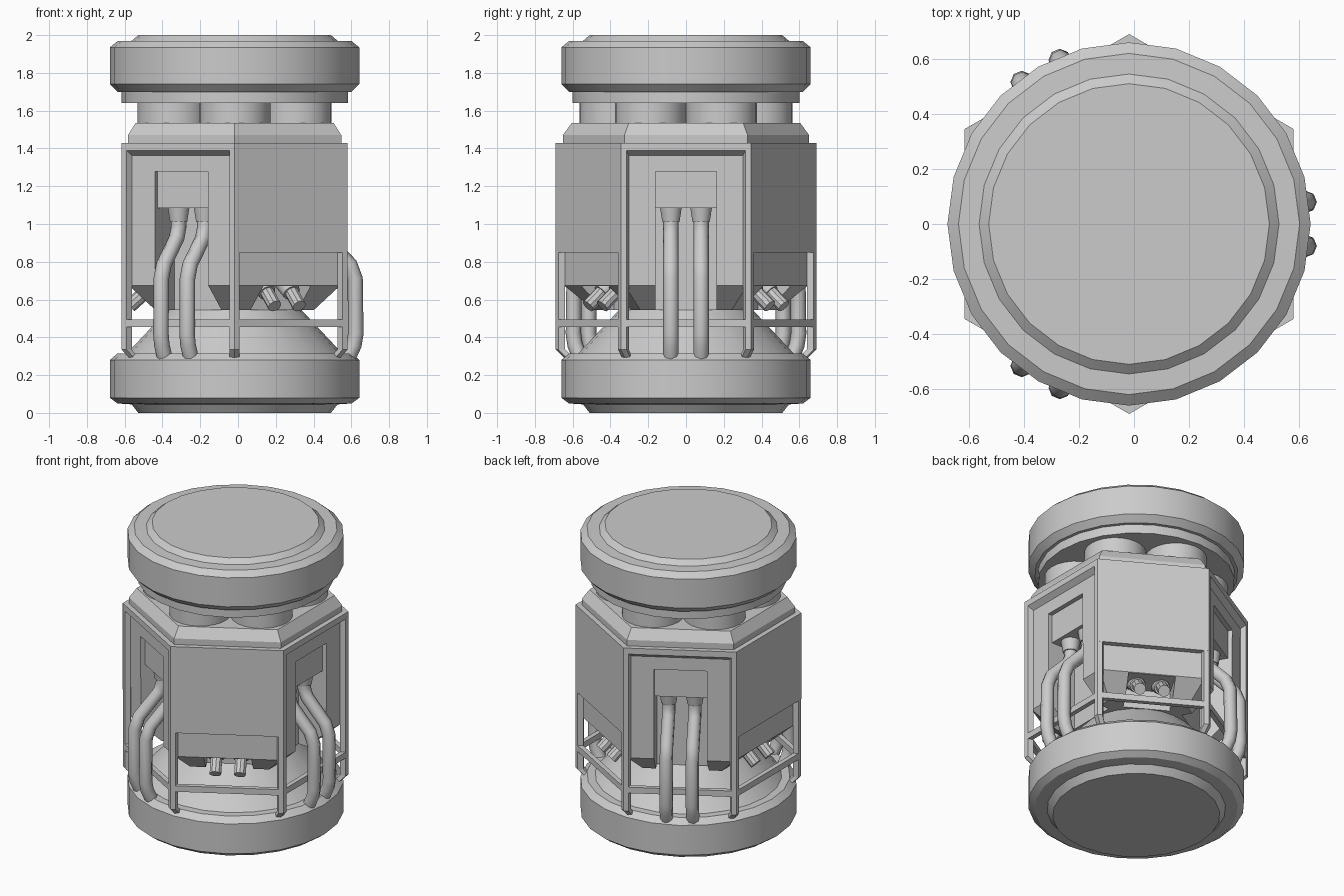
import bpy, bmesh
from math import cos, sin, radians, pi, sqrt
from mathutils import Vector

if "Cube" in bpy.data.objects:
    bpy.data.objects.remove(bpy.data.objects["Cube"])

CX = -0.018                      # axis of the machine
AP = sqrt(3) / 2                 # hexagon apothem / radius
OPEN = (0, 120, 240)             # faces with a recess and long pipes
CLOSED = (60, 180, 300)          # plated faces


def P(ang, d, s, z):
    """Point at distance d along a face normal, s sideways, height z."""
    a = radians(ang)
    return Vector((CX + d * cos(a) - s * sin(a), d * sin(a) + s * cos(a), z))


def finish(name, bm, smooth=False):
    bmesh.ops.recalc_face_normals(bm, faces=bm.faces)
    me = bpy.data.meshes.new(name)
    bm.to_mesh(me)
    bm.free()
    ob = bpy.data.objects.new(name, me)
    bpy.context.collection.objects.link(ob)
    bpy.ops.object.select_all(action='DESELECT')
    bpy.context.view_layer.objects.active = ob
    ob.select_set(True)
    if smooth:
        bpy.ops.object.shade_smooth_by_angle(angle=radians(30))
    return ob


def loft(bm, rings, closed=False):
    """Bridge equal-length rings of points; cap the ends unless closed."""
    vs = [[bm.verts.new(p) for p in r] for r in rings]
    n = len(vs[0])
    pairs = list(zip(vs, vs[1:])) + ([(vs[-1], vs[0])] if closed else [])
    for a, b in pairs:
        for i in range(n):
            j = (i + 1) % n
            bm.faces.new((a[i], a[j], b[j], b[i]))
    if not closed:
        bm.faces.new(vs[0][::-1])
        bm.faces.new(vs[-1])


def ring(r, z, n, start=0.0, cx=CX, cy=0.0):
    return [Vector((cx + r * cos(start + 2 * pi * i / n),
                    cy + r * sin(start + 2 * pi * i / n), z)) for i in range(n)]


def lathe(name, profile, n=24, start=0.0, smooth=True, closed=False):
    bm = bmesh.new()
    loft(bm, [ring(r, z, n, start) for r, z in profile], closed)
    return finish(name, bm, smooth)


def box(bm, ang, d0, d1, hw, z0, z1):
    loft(bm, [[P(ang, d0, -hw, z), P(ang, d1, -hw, z),
               P(ang, d1, hw, z), P(ang, d0, hw, z)] for z in (z0, z1)])


def tube(bm, p0, p1, r0, r1, n=10):
    ax = (p1 - p0).normalized()
    u = ax.orthogonal().normalized()
    v = ax.cross(u)
    loft(bm, [[p + r * (cos(2 * pi * i / n) * u + sin(2 * pi * i / n) * v)
               for i in range(n)] for p, r in ((p0, r0), (p1, r1))])


# Round base with cone, and round top cap
lathe("base", [(.51, 0), (.545, .045), (.62, .05), (.66, .08), (.66, .28),
               (.62, .315), (.57, .315), (.34, .56)])
lathe("top_cap", [(.60, 1.64), (.60, 1.70), (.62, 1.70), (.66, 1.74), (.66, 1.935),
                  (.62, 1.968), (.545, 1.97), (.51, 2.0)])

# Six canisters between body and cap
bm = bmesh.new()
for k in range(6):
    a = radians(30 + 60 * k)
    x, y = CX + .375 * cos(a), .375 * sin(a)
    loft(bm, [ring(.189, z, 24, 0, x, y) for z in (1.5, 1.66)])
finish("canisters", bm, True)

# Hexagonal inner body with notches cut into its sides
H = radians(30)
body = lathe("body", [(.42 / AP, .545), (.56 / AP, .675), (.565 / AP, 1.47),
                      (.524 / AP, 1.535)], 6, H, False)
bm = bmesh.new()
for a in OPEN:
    box(bm, a, .355, .8, .162, .4, 1.278)
for a in CLOSED:
    box(bm, a, .355, .8, .145, .4, .672)
cutter = finish("notch_cutter", bm)
cutter.hide_render = True
bpy.context.view_layer.objects.active = body
m = body.modifiers.new("notches", 'BOOLEAN')
m.operation, m.object, m.solver = 'DIFFERENCE', cutter, 'EXACT'
bpy.ops.object.modifier_apply(modifier="notches")
bpy.data.objects.remove(cutter)

# Armour plates on the closed faces
bm = bmesh.new()
for a in CLOSED:
    loft(bm, [[P(a, .56, -.323, z), P(a, .598, -.345, z),
               P(a, .598, .345, z), P(a, .56, .323, z)] for z in (.85, 1.43)])
finish("side_plates", bm)

# Top rim with chamfered lower edge, and lower guard rail
lathe("top_rim", [(.64, 1.43), (.69, 1.43), (.69, 1.39), (.64, 1.355)], 6, H, False, True)
lathe("guard_rail", [(.655, .455), (.69, .455), (.69, .495), (.655, .495)], 6, H, False, True)

# Corner posts with feet bent inwards
bm = bmesh.new()
for k in range(6):
    a = 30 + 60 * k
    rings = []
    for shift, z in ((.05, .285), (0, .335), (0, 1.40)):
        rings.append([P(a, r - shift, s, z) for r, s in
                      ((.69, 0), (.675, .026), (.64, .02), (.64, -.02), (.675, -.026))])
    loft(bm, rings)
finish("corner_posts", bm)

# Junction boxes and collars above the long pipes
bm = bmesh.new()
collars = bmesh.new()
for a in OPEN:
    box(bm, a, .34, .535, .161, 1.085, 1.277)
    for s in (-.08, .08):
        tube(collars, P(a, .455, s, 1.09), P(a, .455, s, 1.01), .06, .047, 12)
finish("junction_boxes", bm)

# Short angled nozzles under the plates
nozzles = bmesh.new()
for a in CLOSED:
    for s in (-.075, .075):
        tube(collars, P(a, .40, s, .70), P(a, .475, s, .635), .06, .047, 12)
        tube(nozzles, P(a, .45, s, .66), P(a, .555, s, .565), .037, .037)
finish("pipe_collars", collars, True)
finish("nozzles", nozzles, True)

# Long bent pipes down to the base
cu = bpy.data.curves.new("long_pipes", 'CURVE')
cu.dimensions = '3D'
cu.bevel_depth = .041
cu.bevel_resolution = 2
cu.use_fill_caps = True
path = [(.455, 1.04), (.455, .98), (.475, .925), (.61, .785), (.638, .71),
        (.642, .42), (.632, .36), (.60, .29)]
for a in OPEN:
    for s in (-.08, .08):
        sp = cu.splines.new('POLY')
        sp.points.add(len(path) - 1)
        for pt, (d, z) in zip(sp.points, path):
            pt.co = (*P(a, d, s, z), 1)
bpy.context.collection.objects.link(bpy.data.objects.new("long_pipes", cu))
